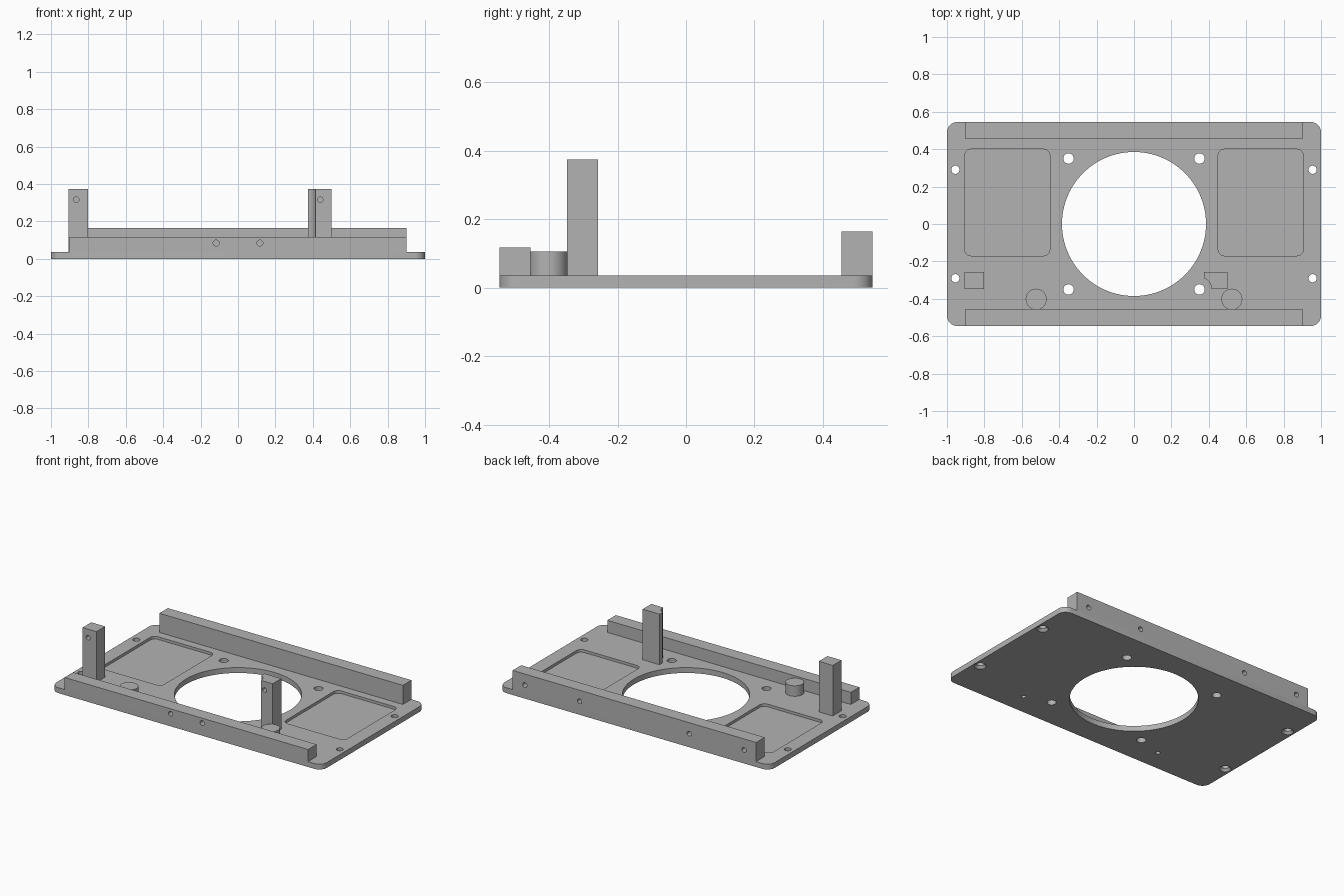
import bpy, bmesh
from math import cos, sin, pi, radians

old = bpy.data.objects.get("Cube")
if old:
    bpy.data.objects.remove(old, do_unlink=True)

grey = bpy.data.materials.new("matte grey")
grey.use_nodes = True
COLOUR = (0.45, 0.45, 0.45, 1)
grey.diffuse_color = COLOUR
grey.node_tree.nodes["Principled BSDF"].inputs["Base Color"].default_value = COLOUR

HALF_Y, THICK = 0.545, 0.036


def prism(name, outline, z0, z1):
    """Extrude a counter-clockwise outline from z0 up to z1."""
    bm = bmesh.new()
    face = bm.faces.new([bm.verts.new((x, y, z0)) for x, y in outline])
    top = bmesh.ops.extrude_face_region(bm, geom=[face])["geom"]
    for v in top:
        if isinstance(v, bmesh.types.BMVert):
            v.co.z = z1
    bmesh.ops.recalc_face_normals(bm, faces=bm.faces[:])
    return finish(name, bm)


def finish(name, bm):
    mesh = bpy.data.meshes.new(name)
    bm.to_mesh(mesh)
    bm.free()
    mesh.materials.append(grey)
    obj = bpy.data.objects.new(name, mesh)
    bpy.context.collection.objects.link(obj)
    return obj


def arc(cx, cy, r, a0, a1, n):
    return [(cx + r * cos(radians(a0 + (a1 - a0) * i / n)),
             cy + r * sin(radians(a0 + (a1 - a0) * i / n))) for i in range(n + 1)]


def rect(x0, x1, y0, y1):
    return [(x0, y0), (x1, y0), (x1, y1), (x0, y1)]


def rounded(x0, x1, y0, y1, r):
    return (arc(x1 - r, y1 - r, r, 0, 90, 8) + arc(x0 + r, y1 - r, r, 90, 180, 8)
            + arc(x0 + r, y0 + r, r, 180, 270, 8) + arc(x1 - r, y0 + r, r, 270, 360, 8))


def circle(x, y, r, n=32):
    return arc(x, y, r, 0, 360, n)[:-1]


def cone(x, y, r0, r1, z0, z1):
    """Tapered cutter for countersinks."""
    bm = bmesh.new()
    bmesh.ops.create_cone(bm, cap_ends=True, segments=32, radius1=r0, radius2=r1, depth=z1 - z0)
    bmesh.ops.translate(bm, verts=bm.verts, vec=(x, y, (z0 + z1) / 2))
    return finish("countersink_cutter", bm)


def side_drill(x, y0, y1, z, r):
    """Round cutter running along y."""
    drill = prism("drill_cutter", circle(x, z, r, 24), -y1, -y0)
    for v in drill.data.vertices:
        px, pz, depth = v.co
        v.co = (px, -depth, pz)
    return drill


def cut(target, cutter):
    cutter.hide_render = True
    mod = target.modifiers.new("cut", "BOOLEAN")
    mod.operation, mod.solver, mod.object = "DIFFERENCE", "EXACT", cutter
    bpy.context.view_layer.objects.active = target
    bpy.ops.object.modifier_apply(modifier=mod.name)
    bpy.data.objects.remove(cutter, do_unlink=True)


# Base plate with central opening, pockets and screw holes
plate = prism("base_plate", rounded(-1, 1, -HALF_Y, HALF_Y, 0.055), 0, THICK)
cut(plate, prism("opening_cutter", circle(0, 0, 0.385, 96), -0.1, 0.1))
for s in (-1, 1):
    x0, x1 = sorted((s * 0.45, s * 0.905))
    cut(plate, prism("pocket_cutter", rounded(x0, x1, -0.17, 0.4, 0.035), 0.018, 0.1))
    for t in (-1, 1):
        cut(plate, prism("hole_cutter", circle(s * 0.35, t * 0.35, 0.028), -0.1, 0.1))
        cut(plate, prism("hole_cutter", circle(s * 0.955, t * 0.29, 0.022), -0.1, 0.1))
        cut(plate, cone(s * 0.955, t * 0.29, 0.04, 0.02, -0.004, 0.018))

# Rails along the front and back edges, with blind screw holes
front_rail = prism("front_rail", rect(-0.9, 0.9, -HALF_Y, -0.455), THICK, 0.117)
for x in (-0.117, 0.117):
    cut(front_rail, side_drill(x, -0.6, -0.48, 0.084, 0.016))
back_rail = prism("back_rail", rect(-0.9, 0.9, 0.455, HALF_Y), THICK, 0.164)
for x in (-0.81, -0.405, 0.405, 0.81):
    cut(back_rail, side_drill(x, 0.48, 0.6, 0.09, 0.016))

# Upright posts, one hollowed around the neighbouring screw hole
right_post = prism("right_post", rect(-0.905, -0.802, -0.348, -0.257), THICK, 0.374)
scoop = arc(0.35, -0.35, 0.065, 67, 2, 10)
left_post = prism("left_post", [(0.5, -0.348), (0.5, -0.257), (0.375, -0.257)] + scoop,
                  THICK, 0.374)
cut(right_post, side_drill(-0.865, -0.4, -0.3, 0.316, 0.015))
cut(left_post, side_drill(0.44, -0.4, -0.3, 0.316, 0.015))

# Round bosses drilled from underneath
bosses = []
for s, side in ((-1, "right"), (1, "left")):
    boss = prism(side + "_boss", circle(s * 0.523, -0.402, 0.056, 48), THICK, 0.106)
    for part in (plate, boss):
        cut(part, prism("drill_cutter", circle(s * 0.523, -0.402, 0.014, 24), -0.1, 0.085))
    bosses.append(boss)

# Smooth the round walls and keep hard edges crisp
bpy.ops.object.select_all(action="DESELECT")
for part in [plate, front_rail, back_rail, right_post, left_post] + bosses:
    part.select_set(True)
bpy.context.view_layer.objects.active = plate
bpy.ops.object.shade_smooth_by_angle(angle=radians(30))
